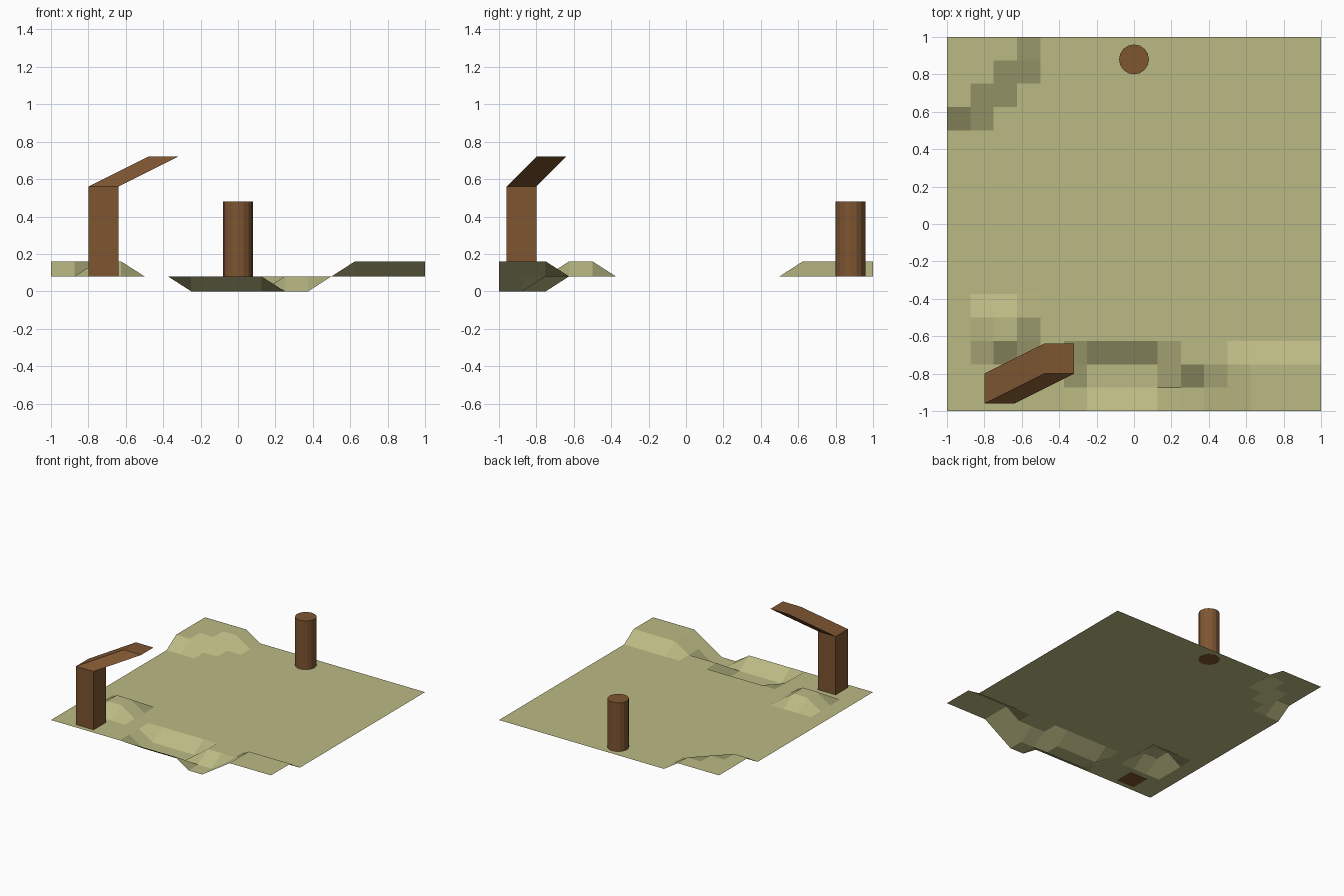
import bpy
import bmesh
from mathutils import Vector

if "Cube" in bpy.data.objects:
    bpy.data.objects.remove(bpy.data.objects["Cube"])


def make_material(name, rgb):
    mat = bpy.data.materials.new(name)
    mat.use_nodes = True
    color = (*rgb, 1.0)
    mat.diffuse_color = color
    mat.node_tree.nodes["Principled BSDF"].inputs["Base Color"].default_value = color
    return mat


def make_object(name, bm, mat):
    mesh = bpy.data.meshes.new(name)
    bm.to_mesh(mesh)
    bm.free()
    mesh.materials.append(mat)
    obj = bpy.data.objects.new(name, mesh)
    bpy.context.collection.objects.link(obj)
    return obj


olive = make_material("olive ground", (0.50, 0.49, 0.23))
brown = make_material("brown wood", (0.21, 0.092, 0.031))

CELL = 0.125
GROUND = 0.08
STEP = 0.08

# Terrain height rules on grid indices counted from the front left corner
def is_raised(i, j):
    front_hill = i in (2, 3) and j in (3, 4)
    corner_terrace = i >= 13 and j <= 2
    stepped_hill = (j >= 13 and i <= 1) or (j >= 14 and i <= 2) or (j >= 15 and i <= 3)
    return front_hill or corner_terrace or stepped_hill


def is_sunken(i, j):
    trench = 6 <= i <= 9 and j in (1, 2)
    outlet = i in (10, 11) and j <= 1
    return trench or outlet


# Ground: open sheet of square cells
bm = bmesh.new()
bmesh.ops.create_grid(bm, x_segments=16, y_segments=16, size=1.0)
for v in bm.verts:
    i = round((v.co.x + 1) / CELL)
    j = round((v.co.y + 1) / CELL)
    v.co.z = GROUND + STEP * (is_raised(i, j) - is_sunken(i, j))
    # The stepped hill's lowest terrace starts one cell in from its edge
make_object("ground", bm, olive)

# Leaning post: square upright whose top is extruded into a slanted arm
bm = bmesh.new()
W = 0.16
base = Vector((-0.80, -0.96, GROUND - 0.001))
corners = [base + Vector((dx, dy, 0)) for dx, dy in ((0, 0), (0, W), (W, W), (W, 0))]
face = bm.faces.new([bm.verts.new(c) for c in corners])
# keep the base as a cap while extruding upward
cap = face.copy()
for offset in (Vector((0, 0, 0.481)), Vector((0.32, 0.16, 0.16))):
    geom = bmesh.ops.extrude_face_region(bm, geom=[face])["geom"]
    old = face
    face = next(g for g in geom if isinstance(g, bmesh.types.BMFace))
    if old.is_valid:
        bm.faces.remove(old)
    verts = [g for g in geom if isinstance(g, bmesh.types.BMVert)]
    bmesh.ops.translate(bm, verts=verts, vec=offset)
bmesh.ops.remove_doubles(bm, verts=bm.verts[:], dist=0.0001)
bmesh.ops.recalc_face_normals(bm, faces=bm.faces[:])
make_object("post_with_slanted_arm", bm, brown)

# Round stump near the back edge
bm = bmesh.new()
bmesh.ops.create_cone(bm, cap_ends=True, segments=16, radius1=0.08, radius2=0.08, depth=0.401)
bmesh.ops.translate(bm, verts=bm.verts[:], vec=(0, 0.88, 0.2795))
make_object("round_stump", bm, brown)
